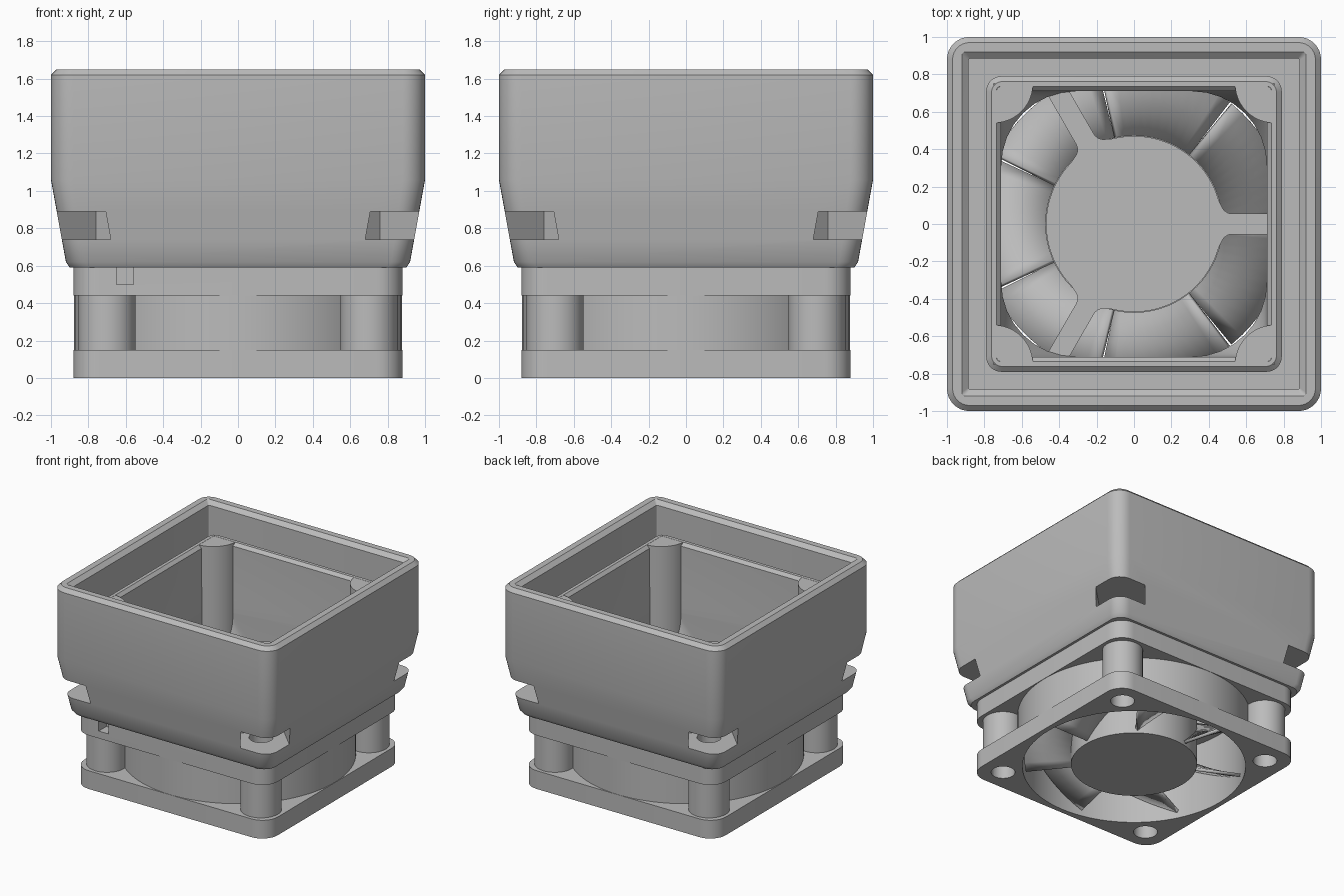
import bpy, bmesh, math
from mathutils import Matrix

cube = bpy.data.objects.get("Cube")
if cube:
    bpy.data.objects.remove(cube, do_unlink=True)

grey = bpy.data.materials.new("plain_grey")
grey.use_nodes = True
COLOR = (0.5, 0.5, 0.5, 1)
grey.diffuse_color = COLOR
grey.node_tree.nodes["Principled BSDF"].inputs["Base Color"].default_value = COLOR


def finish(name, bm):
    bmesh.ops.recalc_face_normals(bm, faces=bm.faces)
    mesh = bpy.data.meshes.new(name)
    bm.to_mesh(mesh)
    bm.free()
    mesh.materials.append(grey)
    ob = bpy.data.objects.new(name, mesh)
    bpy.context.collection.objects.link(ob)
    return ob


def activate(ob):
    bpy.ops.object.select_all(action='DESELECT')
    ob.select_set(True)
    bpy.context.view_layer.objects.active = ob


def smooth(ob):
    activate(ob)
    bpy.ops.object.shade_smooth_by_angle(angle=math.radians(30))


def rounded_square(half, r, steps=8):
    pts = []
    for k in range(4):
        a = math.radians(45 + 90 * k)
        cx = math.copysign(half - r, math.cos(a))
        cy = math.copysign(half - r, math.sin(a))
        for i in range(steps + 1):
            t = math.pi / 2 * (k + i / steps)
            pts.append((cx + r * math.cos(t), cy + r * math.sin(t)))
    return pts


def square_loft(name, sections, closed=False):
    """Stack of (z, half width, corner radius); closed joins the last loop to the first."""
    bm = bmesh.new()
    loops = [[bm.verts.new((x, y, z)) for x, y in rounded_square(h, r)] for z, h, r in sections]
    n = len(loops[0])
    pairs = list(zip(loops, loops[1:]))
    if closed:
        pairs.append((loops[-1], loops[0]))
    else:
        bm.faces.new(loops[0])
        bm.faces.new(loops[-1])
    for a, b in pairs:
        for i in range(n):
            j = (i + 1) % n
            bm.faces.new((a[i], a[j], b[j], b[i]))
    return finish(name, bm)


def prism(name, pts, z0, z1):
    bm = bmesh.new()
    low = [bm.verts.new((x, y, z0)) for x, y in pts]
    high = [bm.verts.new((x, y, z1)) for x, y in pts]
    bm.faces.new(low)
    bm.faces.new(high)
    for i in range(len(pts)):
        j = (i + 1) % len(pts)
        bm.faces.new((low[i], low[j], high[j], high[i]))
    return finish(name, bm)


def arc(r, a0, a1, n, cx=0, cy=0):
    return [(cx + r * math.cos(math.radians(a0 + (a1 - a0) * i / n)),
             cy + r * math.sin(math.radians(a0 + (a1 - a0) * i / n))) for i in range(n + 1)]


def cylinder(name, r, z0, z1, x=0, y=0, n=64):
    return prism(name, arc(r, 0, 360, n, x, y)[:-1], z0, z1)


def turn(pts, deg):
    c, s = math.cos(math.radians(deg)), math.sin(math.radians(deg))
    return [(x * c - y * s, x * s + y * c) for x, y in pts]


def cut(ob, cutters):
    activate(ob)
    for c in cutters:
        m = ob.modifiers.new("cut", 'BOOLEAN')
        m.operation, m.solver, m.object = 'DIFFERENCE', 'EXACT', c
        bpy.ops.object.modifier_apply(modifier=m.name)


CORNERS = [(sx, sy) for sx in (1, -1) for sy in (1, -1)]

# Cutters: screw holes, diagonal screw slots, fan bore, cable notch
holes = [cylinder("hole_cutter", 0.09, -0.1, 0.8, 0.7 * x, 0.7 * y, 32) for x, y in CORNERS]
slot_shape = [(0.89, -0.185), (1.6, -0.185), (1.6, 0.185), (0.89, 0.185)]
slots = [prism("slot_cutter", turn(slot_shape, 45 + 90 * k), 0.74, 0.89) for k in range(4)]
bore = cylinder("bore_cutter", 0.84, -0.1, 0.65, n=96)
notch = prism("notch_cutter", [(-0.65, -1), (-0.56, -1), (-0.56, -0.78), (-0.65, -0.78)], 0.5, 0.7)

# Housing: outer shell, channel and raised inner duct in one closed section
housing = square_loft("housing", [
    (0.59, 0.9, 0.1), (0.62, 0.92, 0.1), (1.06, 1.0, 0.12), (1.62, 1.0, 0.12),
    (1.65, 0.97, 0.09), (1.65, 0.92, 0.02), (1.62, 0.885, 0.01), (1.15, 0.885, 0.01),
    (1.15, 0.79, 0.08), (1.44, 0.79, 0.08), (1.465, 0.762, 0.06), (1.465, 0.735, 0.02),
    (1.44, 0.712, 0.02), (1.0, 0.71, 0.02), (0.59, 0.71, 0.4)], closed=True)
cut(housing, slots + holes)
smooth(housing)

# Quarter-round screw columns in the duct corners
for k in range(4):
    pts = [(0.75, 0.75)] + arc(0.21, 180, 270, 12, 0.75, 0.75)
    col = prism("screw_column", turn(pts, 90 * k), 0.6, 1.464)
    cut(col, slots + holes)
    smooth(col)

# Fan frame: two flanges, round wall and corner posts
for name, z0, z1 in (("lower_flange", 0, 0.15), ("upper_flange", 0.44, 0.59)):
    flange = square_loft(name, [(z0, 0.88, 0.14), (z1, 0.88, 0.14)])
    cut(flange, [bore] + holes + ([notch] if z0 else []))
    smooth(flange)
wall = cylinder("fan_wall", 0.878, 0.15, 0.44, n=96)
cut(wall, [bore])
smooth(wall)
for hole, (x, y) in zip(holes, CORNERS):
    post = cylinder("corner_post", 0.153, 0.15, 0.44, 0.7 * x, 0.7 * y, 40)
    cut(post, [bore, hole])
    smooth(post)

# Stator: hub plate with three filleted struts
outline = []
for k in range(3):
    strut = [(0.86, -0.055), (0.86, 0.055)] + arc(0.06, 270, 200, 6, 0.525, 0.115)
    strut = arc(0.06, 160, 90, 6, 0.525, -0.115) + strut + arc(0.47, 16, 104, 24)
    outline += turn(strut, 120 * k)
smooth(prism("motor_plate", outline, 0.5, 0.59))

# Rotor: hub and seven pitched blades
smooth(cylinder("rotor_hub", 0.475, 0.02, 0.48))
BLADES, STEPS = 7, 10
pitch = 360 / BLADES
for k in range(BLADES):
    bm = bmesh.new()
    rows = []
    for i in range(STEPS + 1):
        t = i / STEPS
        a = math.radians(pitch * k + 0.8 + (pitch - 1.6) * t)
        rows.append([bm.verts.new((r * math.cos(a), r * math.sin(a), 0.05 + 0.38 * t))
                     for r in (0.45, 0.64, 0.828)])
    for a, b in zip(rows, rows[1:]):
        for j in range(2):
            bm.faces.new((a[j], a[j + 1], b[j + 1], b[j]))
    blade = finish("fan_blade", bm)
    m = blade.modifiers.new("thickness", 'SOLIDIFY')
    m.thickness, m.offset = 0.025, 0
    smooth(blade)

for c in holes + slots + [bore, notch]:
    bpy.data.objects.remove(c, do_unlink=True)
